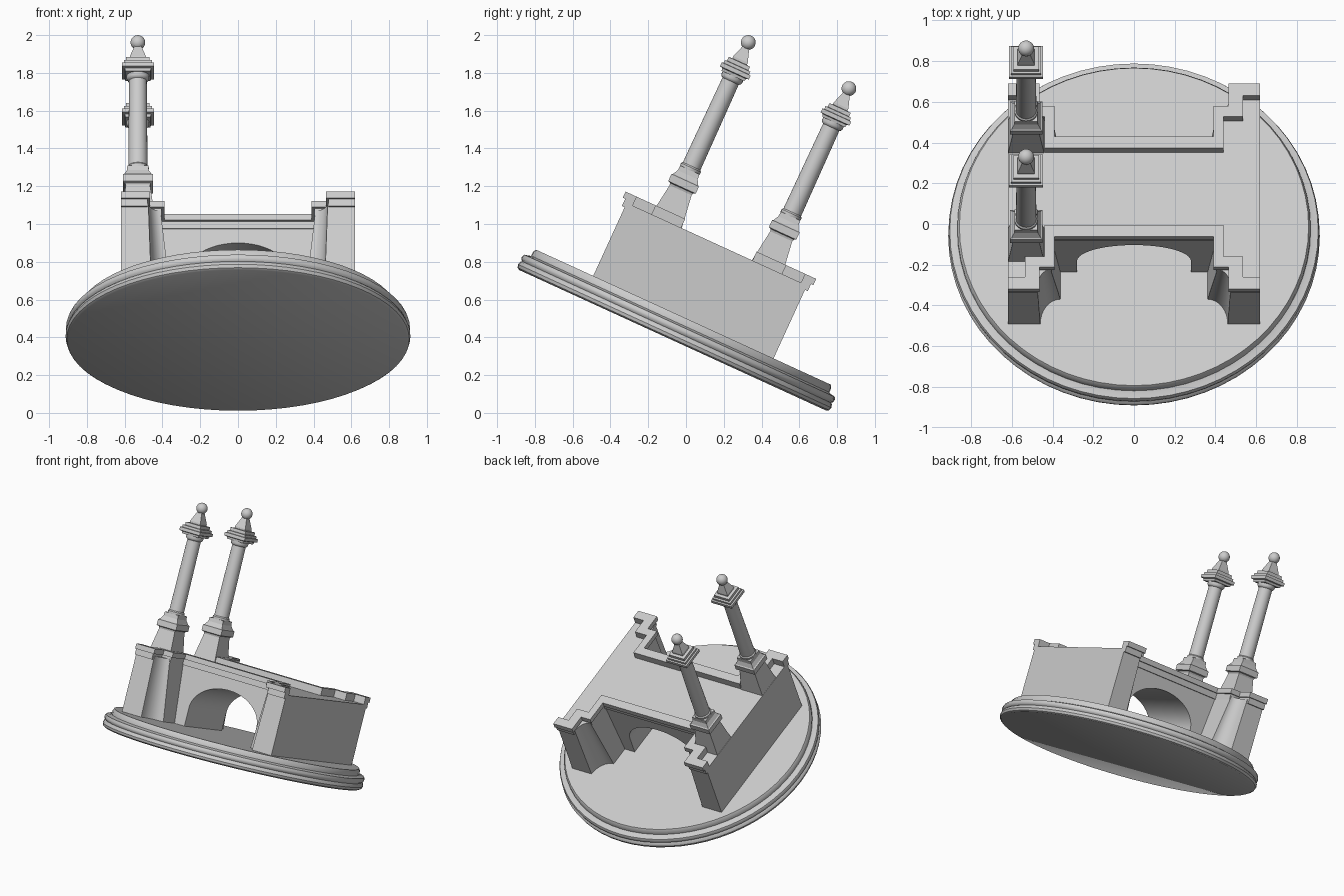
import bpy, bmesh, math
from mathutils import Matrix

if "Cube" in bpy.data.objects:
    bpy.data.objects.remove(bpy.data.objects["Cube"])

# whole model is built upright, then tipped back about x
TILT = Matrix.Translation((0, -0.07, 0.384)) @ Matrix.Rotation(-math.radians(24.6), 4, 'X')


def loft(name, rings, smooth=None):
    """Closed solid through rings of equal point count."""
    bm = bmesh.new()
    vs = [[bm.verts.new(p) for p in r] for r in rings]
    n = len(rings[0])
    for a, b in zip(vs, vs[1:]):
        for i in range(n):
            j = (i + 1) % n
            bm.faces.new((a[i], a[j], b[j], b[i]))
    bm.faces.new(vs[0][::-1])
    bm.faces.new(vs[-1])
    bmesh.ops.recalc_face_normals(bm, faces=bm.faces)
    me = bpy.data.meshes.new(name)
    bm.to_mesh(me)
    bm.free()
    ob = bpy.data.objects.new(name, me)
    bpy.context.collection.objects.link(ob)
    if smooth:
        shade(ob, smooth)
    return ob


def shade(ob, angle):
    bpy.ops.object.select_all(action='DESELECT')
    ob.select_set(True)
    bpy.context.view_layer.objects.active = ob
    bpy.ops.object.shade_smooth_by_angle(angle=math.radians(angle))


def turned(name, profile, n=32, at=(0, 0)):
    """Profile of (radius, height); n=4 gives square tiers with half-width = radius."""
    k, off = (math.sqrt(2), math.pi / 4) if n == 4 else (1, 0)
    rings = [[(at[0] + r * k * math.cos(off + 2 * math.pi * i / n),
               at[1] + r * k * math.sin(off + 2 * math.pi * i / n), z)
              for i in range(n)] for r, z in profile]
    return loft(name, rings, None if n == 4 else 35)


# round stepped plinth
turned("round_base", [(0.895, 0), (0.907, 0.008), (0.913, 0.025), (0.907, 0.042), (0.9, 0.048),
                      (0.908, 0.056), (0.911, 0.07), (0.905, 0.085), (0.88, 0.09), (0.868, 0.095),
                      (0.868, 0.118), (0.858, 0.135)], 64)


# bridge body: four flared, hollow-curved abutments joined by the span
def body_ring(z, cx, cy, rx, ry):
    q = [(0.62, -0.525)]
    for i in range(9):
        a = math.pi / 2 * i / 8
        q.append((cx + rx * math.cos(a), cy + ry * math.sin(a)))
    q.append((cx, -0.245))
    half = q + [(-x, y) for x, y in q[::-1]]
    return [(x, y, z) for x, y in half + [(-x, -y) for x, y in half]]


body = loft("bridge_body", [body_ring(0.12, 0.36, -0.525, 0.10, 0.135),
                            body_ring(0.56, 0.41, -0.525, 0.065, 0.10)])

# arch opening cut through the span
arch = [(0.28, 0.05)] + [(0.28 * math.cos(math.pi * i / 24), 0.265 + 0.19 * math.sin(math.pi * i / 24))
                         for i in range(25)] + [(-0.28, 0.05)]
cutter = loft("arch_cutter", [[(x, y, z) for x, z in arch] for y in (-0.7, 0.7)])
cutter.hide_render = True
mod = body.modifiers.new("arch", 'BOOLEAN')
mod.object = cutter
mod.operation = 'DIFFERENCE'
mod.solver = 'EXACT'
bpy.context.view_layer.objects.active = body
bpy.ops.object.modifier_apply(modifier=mod.name)
bpy.data.objects.remove(cutter)
shade(body, 30)


# stepped parapets, a moulding below and a coping above, front and back
def parapet(name, side, z0, z1, inset):
    e = inset
    outer = [(0.62, -0.555 + e), (0.465 + e, -0.555 + e), (0.465 + e, -0.435 + e),
             (0.39 + e, -0.435 + e), (0.39 + e, -0.27 + e)]
    inner = [(0.44, -0.208), (0.44, -0.378), (0.535, -0.378), (0.535, -0.49), (0.62, -0.49)]
    pts = outer + [(-x, y) for x, y in outer[::-1]]
    pts += [(-x, y) for x, y in inner[::-1]] + inner
    loft(name, [[(x, -side * y, z) for x, y in pts] for z in (z0, z1)])


for side, label in ((-1, "front"), (1, "back")):
    parapet(label + "_moulding", side, 0.535, 0.576, 0.014)
    parapet(label + "_coping", side, 0.576, 0.612, 0)

    # pedestal, shaft, capital and ball finial at the left end
    at = (-0.53, side * 0.293)
    turned(label + "_pedestal", [(0.09, 0.55), (0.064, 0.74), (0.068, 0.752), (0.08, 0.757), (0.08, 0.798),
                                 (0.072, 0.803), (0.058, 0.83), (0.056, 0.858)], 4, at)
    turned(label + "_shaft", [(0.055, 0.85), (0.058, 0.86), (0.058, 0.872), (0.051, 0.88), (0.047, 1.375),
                              (0.055, 1.38), (0.06, 1.39), (0.06, 1.41)], 24, at)
    turned(label + "_capital", [(0.066, 1.405), (0.07, 1.42), (0.084, 1.424), (0.084, 1.446), (0.074, 1.448),
                                (0.074, 1.464), (0.062, 1.466), (0.062, 1.487), (0.042, 1.489),
                                (0.042, 1.502), (0.017, 1.575)], 4, at)
    ball = [(0.039 * math.sin(math.pi * t / 12) + 1e-4, 1.6 - 0.039 * math.cos(math.pi * t / 12))
            for t in range(13)]
    turned(label + "_finial", ball, 24, at)

for ob in bpy.context.scene.objects:
    ob.matrix_world = TILT
